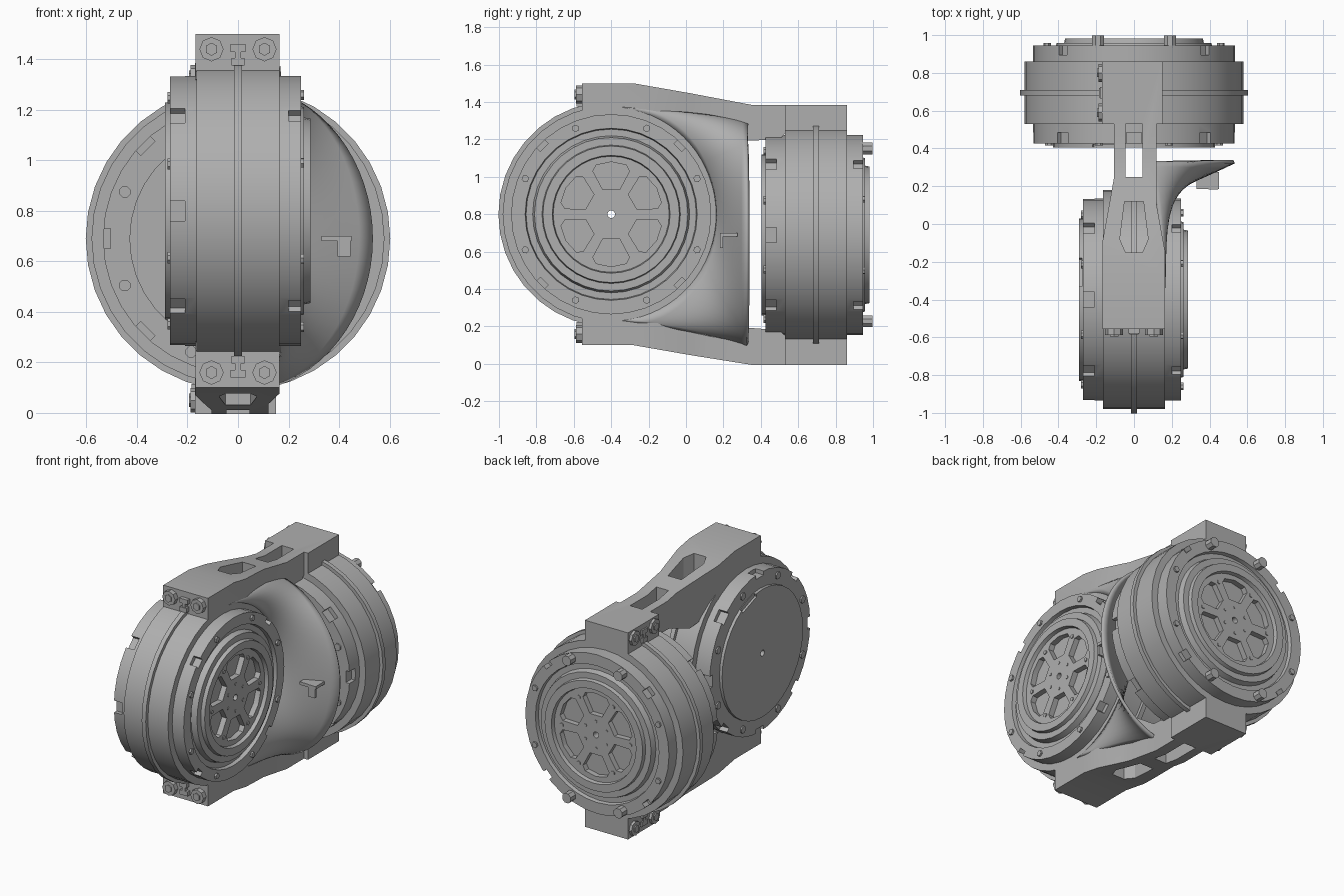
import bpy, bmesh
from math import sin, cos, pi, radians, tau
from mathutils import Matrix, Vector

if "Cube" in bpy.data.objects:
    bpy.data.objects.remove(bpy.data.objects["Cube"])

metal = bpy.data.materials.new("cast grey metal")
metal.use_nodes = True
GREY = (0.43, 0.43, 0.43, 1)
metal.diffuse_color = GREY
metal.node_tree.nodes["Principled BSDF"].inputs["Base Color"].default_value = GREY
parts = []


def finish(bm, name, matrix=Matrix()):
    bmesh.ops.recalc_face_normals(bm, faces=bm.faces)
    mesh = bpy.data.meshes.new(name)
    bm.to_mesh(mesh)
    bm.free()
    mesh.transform(matrix)
    mesh.materials.append(metal)
    obj = bpy.data.objects.new(name, mesh)
    bpy.context.collection.objects.link(obj)
    parts.append(obj)
    return obj


def add_box(bm, centre, size, turn=Matrix()):
    m = turn @ Matrix.Translation(centre) @ Matrix.Diagonal((*size, 1))
    bmesh.ops.create_cube(bm, size=1, matrix=m)


def add_bolt(bm, centre, radius, height, turn=Matrix(), sides=6):
    bmesh.ops.create_cone(bm, cap_ends=True, segments=sides, radius1=radius, radius2=radius,
                          depth=height, matrix=turn @ Matrix.Translation(centre))


def add_prism(bm, bottom, top):
    """Closed prism between two matching outlines."""
    a = [bm.verts.new(p) for p in bottom]
    b = [bm.verts.new(p) for p in top]
    n = len(a)
    bm.faces.new(a[::-1])
    bm.faces.new(b)
    for i in range(n):
        bm.faces.new((a[i], a[(i + 1) % n], b[(i + 1) % n], b[i]))


def combine(obj, tool, operation):
    """Apply a boolean and remove the tool object."""
    mod = obj.modifiers.new("cut", 'BOOLEAN')
    mod.object, mod.operation, mod.solver = tool, operation, 'EXACT'
    bpy.context.view_layer.update()
    graph = bpy.context.evaluated_depsgraph_get()
    mesh = bpy.data.meshes.new_from_object(obj.evaluated_get(graph))
    obj.modifiers.clear()
    obj.data = mesh
    parts.remove(tool)
    bpy.data.objects.remove(tool)


def spin(a):
    return Matrix.Rotation(radians(a), 4, 'Z')


# Lathe outline of one drum: (radius, position along axis)
DRUM = [(.02, -.29), (.43, -.29), (.43, -.27), (.535, -.27), (.535, -.165), (.58, -.165),
        (.58, -.015), (.603, -.015), (.603, .015), (.58, .015), (.58, .165), (.535, .165),
        (.535, .25), (.46, .25), (.455, .225), (.42, .225), (.41, .262), (.37, .262),
        (.365, .287), (.315, .287), (.31, .262), (.02, .262)]
SEGMENTS = 36


def drum(name, matrix, front):
    # turned body
    bm = bmesh.new()
    rings = [[bm.verts.new((r * cos(tau * i / SEGMENTS), r * sin(tau * i / SEGMENTS), h))
              for i in range(SEGMENTS)] for r, h in DRUM]
    for k, ring in enumerate(rings):
        after = rings[(k + 1) % len(rings)]
        for i in range(SEGMENTS):
            j = (i + 1) % SEGMENTS
            bm.faces.new((ring[i], ring[j], after[j], after[i]))
    body = finish(bm, name + "_body", matrix)

    # rim notches, cover notch and the six spoke windows
    bm = bmesh.new()
    for a in range(0, 360, 45):
        add_box(bm, (.54, 0, -.25), (.07, .08, .08), spin(a))
        if a % 90:
            add_box(bm, (.53, 0, .24), (.05, .06, .08), spin(a))
    add_box(bm, (.43, 0, -.29), (.06, .16, .03), spin(70))
    for a in range(30, 390, 60):
        outline = [(.14, -19), (.25, -23), (.275, -17), (.28, 0), (.275, 17), (.25, 23), (.14, 19)]
        pts = [(r * cos(radians(a + d)), r * sin(radians(a + d))) for r, d in outline]
        add_prism(bm, [(x, y, .225) for x, y in pts], [(x, y, .3) for x, y in pts])
    combine(body, finish(bm, name + "_cutter", matrix), 'DIFFERENCE')

    # rim screws and spoke screws
    bm = bmesh.new()
    for k in range(16):
        if k % 2:
            add_bolt(bm, (.497, 0, .25), .02, .024, spin(22.5 * k))
            add_bolt(bm, (.485, 0, -.27), .024, .02, spin(22.5 * k), 8)
    for a in range(0, 360, 60):
        add_bolt(bm, (.255, 0, .262), .014, .012, spin(a))
        add_bolt(bm, (.09, 0, .262), .01, .008, spin(a + 30))
    finish(bm, name + "_screws", matrix)

    # paired clamp bolts and key at the split end of each clamp block
    bm = bmesh.new()
    turn = Matrix.Rotation(pi / 2, 4, 'Y')
    for s in (-1, 1):
        for h in (-.105, .105):
            place = Matrix.Translation((front * .17, s * .64, h)) @ turn
            add_bolt(bm, (0, 0, 0), .048, .035, place, 8)
            add_bolt(bm, (0, 0, 0), .026, .05, place)
        add_box(bm, (front * .165, s * .645, 0), (.03, .03, .06))
        add_box(bm, (front * .165, s * .62, 0), (.03, .05, .025))
        add_box(bm, (front * .16, s * .59, 0), (.05, .03, .05))
    finish(bm, name + "_clamp_bolts", matrix)


def axes(x, y, z, origin):
    m = Matrix((x, y, z)).transposed().to_4x4()
    return Matrix.Translation(origin) @ m


FRONT_C, REAR_C = Vector((0, -.4, .8)), Vector((0, .695, .69))
front_frame = axes((0, 1, 0), (0, 0, 1), (1, 0, 0), FRONT_C)
rear_frame = axes((-1, 0, 0), (0, 0, 1), (0, 1, 0), REAR_C)
drum("front_drum", front_frame, -1)
drum("rear_drum", rear_frame, 1)

# Large cap bolts on the rear rim
bm = bmesh.new()
for a in (67.5, 112.5, 247.5, 292.5):
    add_bolt(bm, (.5, 0, .27), .034, .065, spin(a), 8)
finish(bm, "rear_rim_bolts", rear_frame)

# Upper and lower arms: side outline crossed with plan outline
SIDE = [(-.555, .52), (-.555, .7), (-.28, .7), (.02, .7), (.35, .695), (.86, .695), (.86, .54),
        (.53, .54), (.5, .51), (.33, .5), (.14, .4), (-.1, .42), (-.3, .5)]
PLAN = [(-.168, -.6), (.165, -.6), (.165, -.15), (.12, .1), (.12, .53), (.15, .53), (.15, .9),
        (-.17, .9), (-.17, .53), (-.105, .53), (-.105, .25), (-.168, -.1)]
WINDOW = [(-.045, -.15), (.045, -.15), (.075, -.08), (.05, .12), (-.05, .12), (-.075, -.08)]
SLOT = [(-.045, .25), (.045, .25), (.045, .53), (-.045, .53)]


def centre_height(y):
    return .8 - .11 * min(1, max(0, (y + .28) / .63))


for name, s in (("upper_arm", 1), ("lower_arm", -1)):
    bm = bmesh.new()
    side = [(y, centre_height(y) + s * d) for y, d in SIDE]
    add_prism(bm, [(-.3, y, z) for y, z in side], [(.3, y, z) for y, z in side])
    arm = finish(bm, name)
    bm = bmesh.new()
    add_prism(bm, [(x, y, -.5) for x, y in PLAN], [(x, y, 2) for x, y in PLAN])
    combine(arm, finish(bm, "plan_tool"), 'INTERSECT')
    bm = bmesh.new()
    for shape in (WINDOW, SLOT):
        add_prism(bm, [(x, y, -.5) for x, y in shape], [(x, y, 2) for x, y in shape])
    combine(arm, finish(bm, "window_tool"), 'DIFFERENCE')

# Curved side web sweeping from the front drum out to the rear drum
bm = bmesh.new()
rows = []
for k in range(33):
    t = radians(-84 + 168 * k / 32)
    a = Vector((.16, -.4 + .57 * cos(t), .8 + .57 * sin(t)))
    c = Vector((.53 * cos(t), .33, .69 + .6 * sin(t)))
    b = Vector((.16 + .25 * (c.x - .16), .2, (a.z + c.z) / 2))
    rows.append([bm.verts.new(a * (1 - u) ** 2 + b * 2 * u * (1 - u) + c * u * u)
                 for u in (i / 10 for i in range(11))])
for p, q in zip(rows, rows[1:]):
    for i in range(10):
        bm.faces.new((p[i], p[i + 1], q[i + 1], q[i]))
web = finish(bm, "side_web")
wall = web.modifiers.new("wall", 'SOLIDIFY')
wall.thickness, wall.offset = .02, 0

# Cable clip on the web
bm = bmesh.new()
add_box(bm, (.39, .23, .69), (.12, .09, .02))
add_box(bm, (.42, .19, .66), (.05, .015, .08))
finish(bm, "cable_clip")

# Smooth rounds, crisp edges
bpy.ops.object.select_all(action='DESELECT')
for obj in parts:
    obj.select_set(True)
bpy.context.view_layer.objects.active = parts[0]
bpy.ops.object.shade_smooth_by_angle(angle=radians(30))
